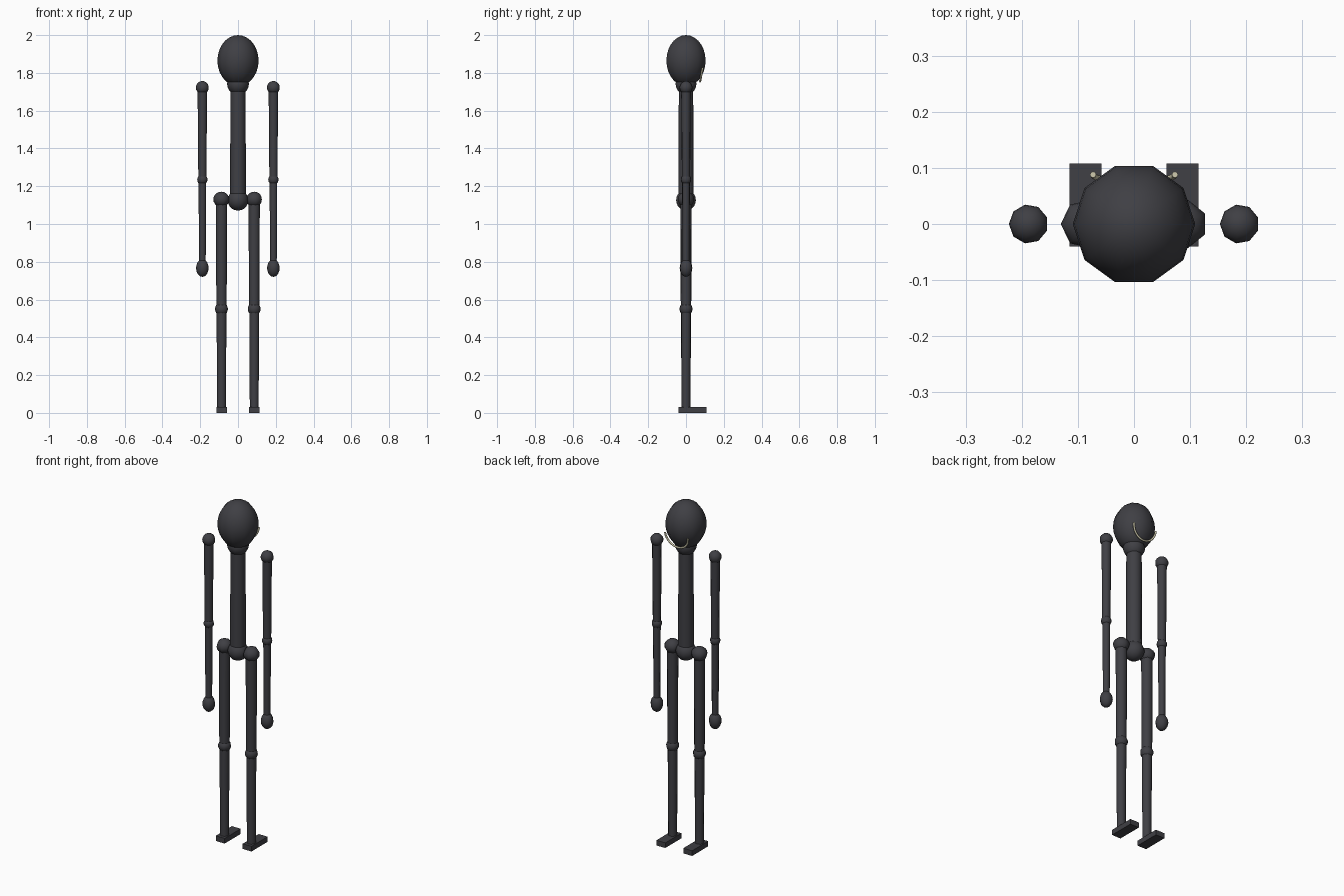
import bpy, bmesh, math
from mathutils import Matrix, Vector

if "Cube" in bpy.data.objects:
    bpy.data.objects.remove(bpy.data.objects["Cube"])


def material(name, rgb):
    m = bpy.data.materials.new(name)
    m.diffuse_color = (*rgb, 1)
    m.use_nodes = True
    m.node_tree.nodes["Principled BSDF"].inputs["Base Color"].default_value = m.diffuse_color
    return m


CHARCOAL = material("charcoal", (0.05, 0.05, 0.058))
CREAM = material("cream", (0.62, 0.59, 0.42))


def finish(bm, name, mat, smooth=True):
    bm.normal_update()
    for f in bm.faces:
        # flat end caps, smooth sides
        f.smooth = smooth and len(f.verts) <= 4
    me = bpy.data.meshes.new(name)
    bm.to_mesh(me)
    bm.free()
    me.materials.append(mat)
    ob = bpy.data.objects.new(name, me)
    bpy.context.collection.objects.link(ob)
    return ob


def ball(name, center, rx, rz=None, segs=10, rings=10):
    bm = bmesh.new()
    bmesh.ops.create_uvsphere(bm, u_segments=segs, v_segments=rings, radius=1)
    # first seam vertex points towards -x
    a = max((v.co for v in bm.verts), key=lambda c: round(-c.x, 4))
    turn = math.pi - math.atan2(a.y, a.x)
    bm.transform(Matrix.Translation(center)
                 @ Matrix.Diagonal((rx, rx, rz or rx, 1))
                 @ Matrix.Rotation(turn, 4, 'Z'))
    return finish(bm, name, CHARCOAL)


def rod(name, x, z0, z1, r0, r1, segs=9):
    bm = bmesh.new()
    bmesh.ops.create_cone(bm, cap_ends=True, segments=segs, radius1=r0,
                          radius2=r1, depth=z1 - z0)
    bm.transform(Matrix.Translation((x, 0, (z0 + z1) / 2))
                 @ Matrix.Rotation(math.pi / 2, 4, 'Z'))
    return finish(bm, name, CHARCOAL)


def box(name, lo, hi):
    bm = bmesh.new()
    bmesh.ops.create_cube(bm, size=1)
    lo, hi = Vector(lo), Vector(hi)
    bm.transform(Matrix.Translation((lo + hi) / 2)
                 @ Matrix.Diagonal((*(hi - lo), 1)))
    return finish(bm, name, CHARCOAL, smooth=False)


# Head, neck and body
ball("head", (0, 0, 1.865), 0.109, 0.135, 10, 14)
ball("neck", (0, 0, 1.742), 0.058, segs=10)
rod("torso", 0, 1.13, 1.74, 0.042, 0.040, 10)
ball("pelvis", (0, 0, 1.126), 0.055, segs=10)

# Arms and legs, same parts on each side
for side, s in (("left", -1), ("right", 1)):
    ax, lx = 0.188 * s, 0.0865 * s
    ball(side + "_shoulder", (ax, 0, 1.722), 0.035, segs=9)
    rod(side + "_upper_arm", ax, 1.235, 1.72, 0.022, 0.026)
    ball(side + "_elbow", (ax, 0, 1.235), 0.028, segs=9)
    rod(side + "_forearm", ax, 0.78, 1.235, 0.018, 0.021)
    ball(side + "_hand", (ax, 0, 0.767), 0.034, 0.047, segs=9)

    ball(side + "_hip", (lx, 0, 1.13), 0.044, 0.041, segs=7)
    rod(side + "_thigh", lx, 0.55, 1.13, 0.028, 0.031)
    ball(side + "_knee", (lx, 0, 0.55), 0.035, segs=9)
    rod(side + "_shin", lx, 0.02, 0.55, 0.024, 0.027)
    box(side + "_foot", (lx - 0.0285, -0.04, 0), (lx + 0.0285, 0.108, 0.03))

# Smile: a half-ring tube, leaning outwards towards its ends
bm = bmesh.new()
N, SIDES, R, TUBE = 20, 8, 0.073, 0.0055
rings = []
for i in range(N + 1):
    a = math.pi * (1 + i / N)
    out = Vector((math.cos(a), 0, math.sin(a)))
    c = Vector((R * out.x, 0.088 + 0.013 * out.z, 1.828 + R * out.z))
    rings.append([bm.verts.new(c + TUBE * (math.cos(t) * out
                                           + math.sin(t) * Vector((0, 1, 0))))
                  for t in (2 * math.pi * k / SIDES for k in range(SIDES))])
for r0, r1 in zip(rings, rings[1:]):
    for k in range(SIDES):
        j = (k + 1) % SIDES
        bm.faces.new((r0[k], r0[j], r1[j], r1[k]))
bm.faces.new(rings[0])
bm.faces.new(rings[-1])
bmesh.ops.recalc_face_normals(bm, faces=bm.faces)
finish(bm, "smile", CREAM)
